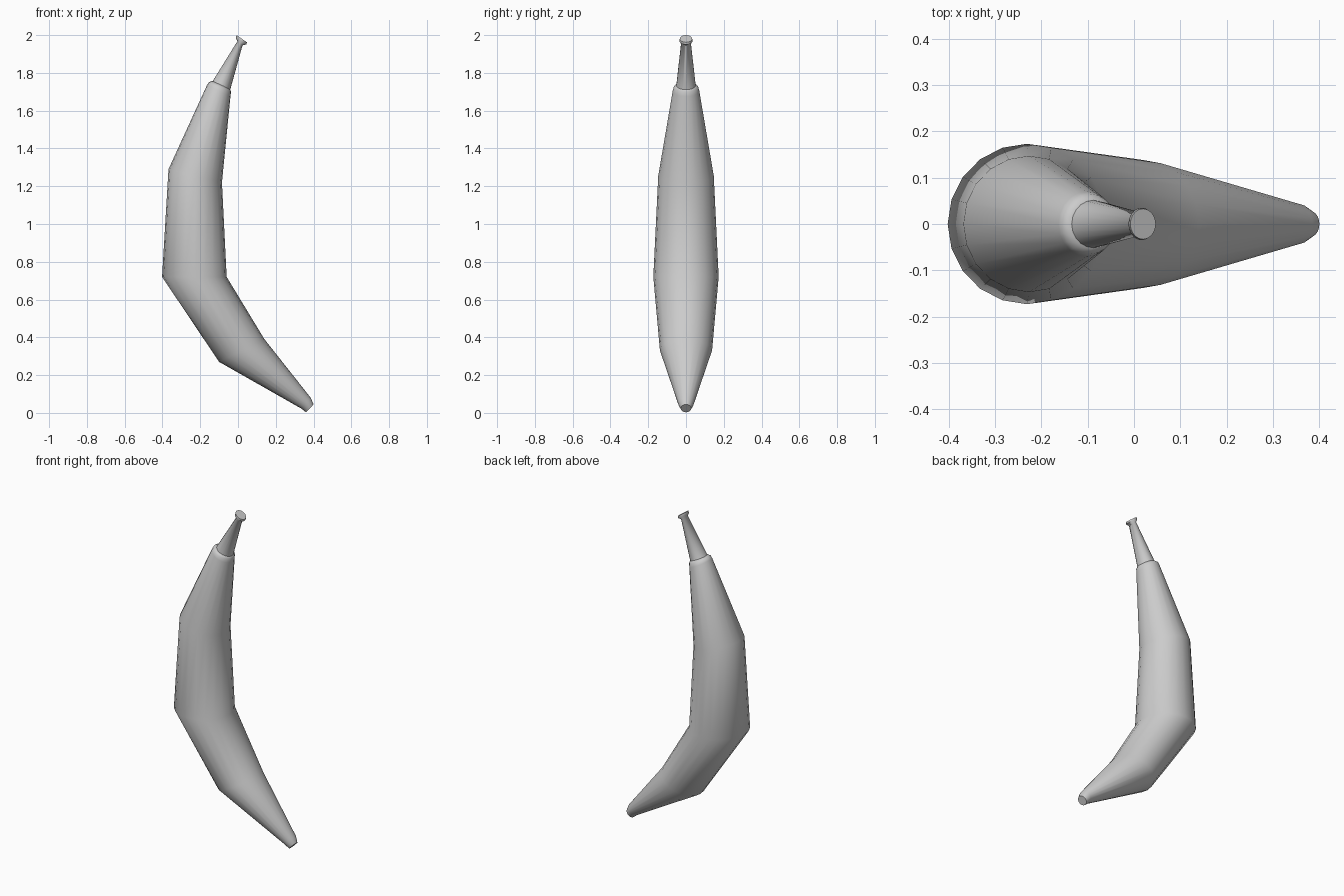
import bpy, bmesh, math
from mathutils import Vector

if "Cube" in bpy.data.objects:
    bpy.data.objects.remove(bpy.data.objects["Cube"])

SIDES = 20


def loft(name, rings):
    """Skin elliptical rings; each is (left x, left z, right x, right z, half depth in y)."""
    bm = bmesh.new()
    loops = []
    for lx, lz, rx, rz, depth in rings:
        left, right = Vector((lx, 0, lz)), Vector((rx, 0, rz))
        mid, axis = (left + right) / 2, (right - left) / 2
        loop = []
        for i in range(SIDES):
            a = math.tau * i / SIDES
            loop.append(bm.verts.new(mid + axis * math.cos(a) + Vector((0, depth * math.sin(a), 0))))
        loops.append(loop)
    for low, high in zip(loops, loops[1:]):
        for i in range(SIDES):
            j = (i + 1) % SIDES
            bm.faces.new((low[i], low[j], high[j], high[i]))
    bm.faces.new(loops[0][::-1])
    bm.faces.new(loops[-1])
    bmesh.ops.recalc_face_normals(bm, faces=bm.faces)
    mesh = bpy.data.meshes.new(name)
    bm.to_mesh(mesh)
    bm.free()
    obj = bpy.data.objects.new(name, mesh)
    bpy.context.collection.objects.link(obj)
    bpy.ops.object.select_all(action='DESELECT')
    bpy.context.view_layer.objects.active = obj
    obj.select_set(True)
    bpy.ops.object.shade_smooth_by_angle(angle=math.radians(60))
    return obj


# curved fruit, from the blunt lower tip up to the shoulder lip
loft("banana_body", [
    (0.36, 0.003, 0.40, 0.045, 0.028),
    (0.335, 0.023, 0.385, 0.08, 0.042),
    (-0.10, 0.27, 0.14, 0.39, 0.138),
    (-0.402, 0.72, -0.06, 0.72, 0.173),
    (-0.368, 1.29, -0.085, 1.22, 0.147),
    (-0.163, 1.738, -0.04, 1.675, 0.07),
    (-0.155, 1.75, -0.037, 1.70, 0.065),
    (-0.137, 1.757, -0.043, 1.715, 0.052),
])

# tapering stem with a flared cut end
loft("banana_stem", [
    (-0.138, 1.75, -0.042, 1.708, 0.052),
    (-0.003, 1.968, 0.024, 1.946, 0.026),
    (-0.012, 1.985, 0.045, 1.951, 0.035),
    (-0.008, 2.0, 0.047, 1.962, 0.033),
])
